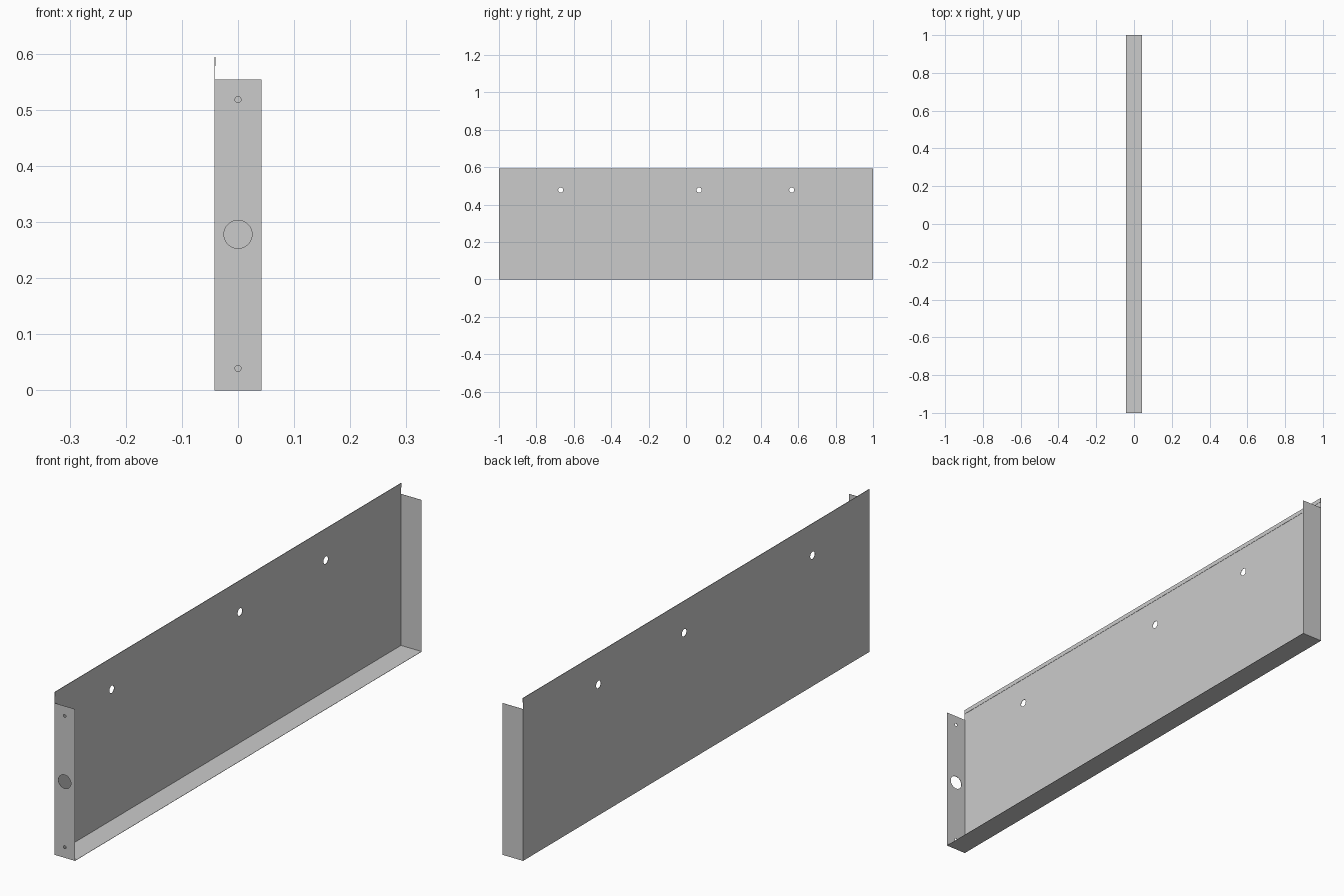
import bpy
from math import sin, cos, pi
from mathutils import Matrix

if "Cube" in bpy.data.objects:
    bpy.data.objects.remove(bpy.data.objects["Cube"])

T = 0.001          # sheet thickness
X = 0.042          # half depth
H, HE = 0.594, 0.554


def sheet(name, outline, holes, origin, u, v):
    """Flat sheet with round holes; u and v are its in-plane axes, origin is mid-thickness."""
    cu = bpy.data.curves.new(name, 'CURVE')
    cu.dimensions = '2D'
    cu.fill_mode = 'BOTH'
    cu.extrude = T / 2
    loops = [outline]
    for a, b, r in holes:
        loops.append([(a + r * cos(2 * pi * i / 32), b + r * sin(2 * pi * i / 32))
                      for i in range(32)])
    for pts in loops:
        sp = cu.splines.new('POLY')
        sp.points.add(len(pts) - 1)
        for p, (a, b) in zip(sp.points, pts):
            p.co = (a, b, 0, 1)
        sp.use_cyclic_u = True
        sp.use_smooth = False
    ob = bpy.data.objects.new(name, cu)
    bpy.context.collection.objects.link(ob)
    w = (u[1] * v[2] - u[2] * v[1], u[2] * v[0] - u[0] * v[2], u[0] * v[1] - u[1] * v[0])
    ob.matrix_world = Matrix([(u[i], v[i], w[i], origin[i]) for i in range(3)] + [(0, 0, 0, 1)])
    bpy.ops.object.select_all(action='DESELECT')
    ob.select_set(True)
    bpy.context.view_layer.objects.active = ob
    bpy.ops.object.convert(target='MESH')


def rect(a0, a1, b0, b1):
    return [(a0, b0), (a1, b0), (a1, b1), (a0, b1)]


EX, EY, EZ = (1, 0, 0), (0, 1, 0), (0, 0, 1)

# main panel with three mounting holes
sheet("main_panel", rect(-1, 1, 0, H),
      [(y, 0.478, 0.0135) for y in (-0.67, 0.07, 0.565)], (-X + T / 2, 0, 0), EY, EZ)

# folded hem along the top edge
sheet("top_hem", rect(-1, 1, H - 0.016, H), [], (-X + 1.5 * T, 0, 0), EY, EZ)

# bottom flange
sheet("bottom_flange", rect(-X + T, X, -1, 1), [], (0, 0, T / 2), EX, EY)

# end flanges: the front one is drilled, the back one is plain
drill = [(0, 0.278, 0.025), (0, 0.518, 0.0054), (0, 0.039, 0.0054)]
for name, side, holes in (("front_end_flange", -1, drill), ("back_end_flange", 1, [])):
    sheet(name, rect(-X + T, X, T, HE), holes, (0, side * (1 - T / 2), 0), EX, EZ)
